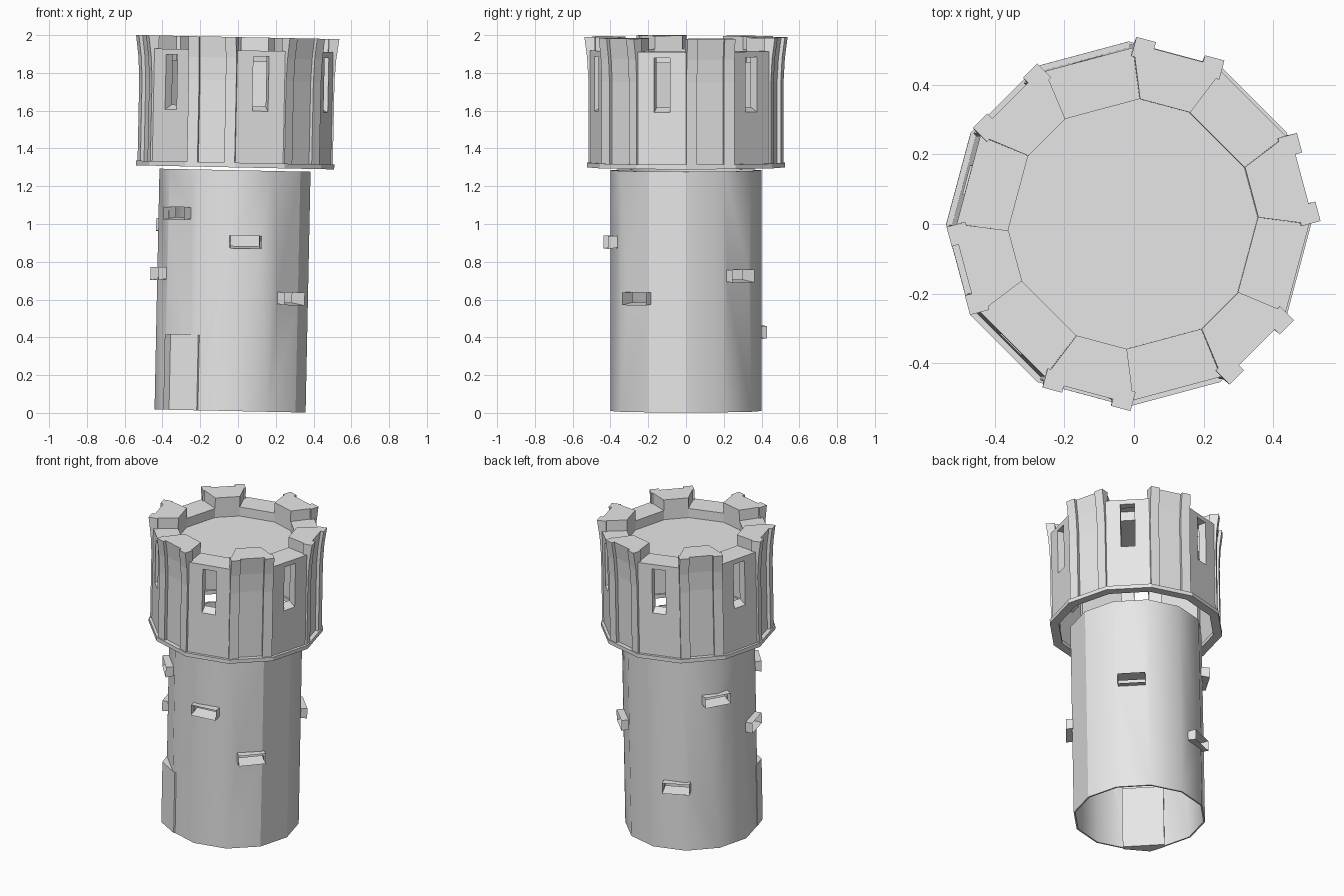
import bpy, bmesh
from math import radians, sin, cos, atan2, degrees
from mathutils import Matrix

cube = bpy.data.objects.get("Cube")
if cube:
    bpy.data.objects.remove(cube, do_unlink=True)

stone = bpy.data.materials.new("grey_stone")
stone.use_nodes = True
GREY = (0.8, 0.8, 0.8, 1)
stone.diffuse_color = GREY
stone.node_tree.nodes["Principled BSDF"].inputs["Base Color"].default_value = GREY

# The whole tower leans slightly sideways
LEAN = Matrix.Translation((-0.042, 0, 0.01)) @ Matrix.Rotation(0.0205, 4, 'Y')
SIDES = 12
BOTTOM, SILL, FLOOR, GAP_TOP, TOP = 1.29, 1.315, 1.85, 1.91, 1.98
WALL, HALF = 0.49, 0.131


def at(az, d, t, z):
    """Point at outward distance d and sideways offset t for a compass angle."""
    a = radians(az)
    return (d * cos(a) - t * sin(a), d * sin(a) + t * cos(a), z)


def face(bm, points):
    return bm.faces.new([bm.verts.new(p) for p in points])


def loft(bm, rings, caps=True):
    """Skin a stack of equal closed rings."""
    rows = [[bm.verts.new(p) for p in ring] for ring in rings]
    n = len(rows[0])
    for low, high in zip(rows, rows[1:]):
        for i in range(n):
            j = (i + 1) % n
            bm.faces.new((low[i], low[j], high[j], high[i]))
    if caps:
        bm.faces.new(rows[0][::-1])
        bm.faces.new(rows[-1])


def circle(radius, z):
    return [at(360 * i / SIDES, radius, 0, z) for i in range(SIDES)]


def finish(bm, name):
    bmesh.ops.remove_doubles(bm, verts=bm.verts, dist=0.0005)
    bmesh.ops.recalc_face_normals(bm, faces=bm.faces)
    mesh = bpy.data.meshes.new(name)
    bm.to_mesh(mesh)
    bm.free()
    mesh.materials.append(stone)
    obj = bpy.data.objects.new(name, mesh)
    bpy.context.collection.objects.link(obj)
    obj.matrix_world = LEAN
    return obj


# Hollow shaft, open at both ends
bm = bmesh.new()
outline = [circle(0.4, 0), circle(0.4, 1.275), circle(0.39, 1.275), circle(0.39, 0)]
loft(bm, outline + [outline[0]], caps=False)
shaft = finish(bm, "shaft")

# Slit windows winding round the shaft: angle and height
slits = [(-138, 1.04), (-81, 0.895), (-40, 0.6), (-165, 0.72),
         (45, 0.72), (113, 0.415), (149, 0.98)]
W, H = 0.083, 0.034


def slit_ring(az, z, d, drop, w=W):
    return [at(az, d, -w, z - drop), at(az, d, w, z - drop),
            at(az, d, w, z + H), at(az, d, -w, z + H)]


cutter_bm, frame_bm = bmesh.new(), bmesh.new()
for az, z in slits:
    loft(cutter_bm, [slit_ring(az, z, d, H - 0.004, W - 0.002) for d in (0.3, 0.46)])
    loft(frame_bm, [slit_ring(az, z, 0.34, H - 0.014), slit_ring(az, z, 0.43, H)], caps=False)
finish(frame_bm, "slit_frames")
cutter = finish(cutter_bm, "slit_cutter")
cutter.hide_render = True

cut = shaft.modifiers.new("slits", 'BOOLEAN')
cut.operation, cut.solver, cut.object = 'DIFFERENCE', 'EXACT', cutter
bpy.ops.object.select_all(action='DESELECT')
bpy.context.view_layer.objects.active = shaft
shaft.select_set(True)
bpy.ops.object.modifier_apply(modifier=cut.name)
bpy.data.objects.remove(cutter, do_unlink=True)
bpy.ops.object.shade_smooth_by_angle(angle=radians(35))

# One flat facet on the shaft
for edge in shaft.data.edges:
    a, b = (shaft.data.vertices[i].co for i in edge.vertices)
    turn = degrees(atan2(a.y, a.x))
    if abs(a.z - b.z) > 0.1 and min(abs(turn), abs(turn + 30)) < 1:
        edge.use_edge_sharp = True

# Door porch with a blunt prow
bm = bmesh.new()
plan = [(0.35, -0.12), (0.38, -0.12), (0.427, -0.03), (0.38, 0.13), (0.35, 0.13)]
loft(bm, [[at(-135, d, t, z) for d, t in plan] for z in (0, 0.4)])
finish(bm, "door_porch")

# Hoop under the crown
bm = bmesh.new()
hoop = [circle(0.525, BOTTOM), circle(0.525, SILL), circle(0.47, SILL), circle(0.47, BOTTOM)]
loft(bm, hoop + [hoop[0]], caps=False)
finish(bm, "crown_hoop")

# Roof floor, with corners shared by merlons and gaps
bm = bmesh.new()
corners = [at(15 + 60 * k + s, 0.36, 0, FLOOR) for k in range(6) for s in (-12, 12)]
face(bm, corners)
finish(bm, "roof_floor")


def battlement(bm, az, spread, top):
    """Block on the rim from the floor edge out to the wall."""
    a = radians(spread)
    d, t = 0.36 * cos(a), 0.36 * sin(a)
    plan = [(d, -t), (WALL, -HALF), (WALL, HALF), (d, t)]
    rows = [[at(az, x, y, z) for x, y in plan] for z in (FLOOR, top)]
    face(bm, rows[1])
    for i in (0, 2, 3):
        j = (i + 1) % 4
        face(bm, (rows[0][i], rows[0][j], rows[1][j], rows[1][i]))


# Gap walls with recessed windows and sloping sills
wall_bm, rim_bm = bmesh.new(), bmesh.new()
ts = [-HALF, -0.043, 0.043, HALF]
zs = [SILL, 1.59, 1.88, GAP_TOP]
for az in range(45, 405, 60):
    for i in range(3):
        for j in range(3):
            if (i, j) != (1, 1):
                face(wall_bm, [at(az, WALL, t, z) for t, z in (
                    (ts[i], zs[j]), (ts[i + 1], zs[j]),
                    (ts[i + 1], zs[j + 1]), (ts[i], zs[j + 1]))])
    loft(wall_bm, [[at(az, d, t, z) for t, z in (
        (ts[1], low), (ts[2], low), (ts[2], zs[2]), (ts[1], zs[2]))]
        for d, low in ((WALL, zs[1]), (0.44, 1.615))], caps=False)
    battlement(rim_bm, az, 18, GAP_TOP)
finish(wall_bm, "window_walls")

# Merlons: panel and two ribs, flaring out at the top
flare = [(SILL, 0.50), (1.75, 0.50), (1.87, 0.507), (TOP, 0.522)]
panel_bm, rib_bm = bmesh.new(), bmesh.new()


def strip(bm, az, t0, t1, inset):
    loft(bm, [[at(az, d, t, z) for d, t in (
        (0.465, t0), (out - inset, t0), (out - inset, t1), (0.465, t1))]
        for z, out in flare])


for az in range(15, 375, 60):
    strip(panel_bm, az, -0.125, 0.125, 0.02)
    strip(rib_bm, az, -0.131, -0.073, 0)
    strip(rib_bm, az, 0.073, 0.131, 0)
    battlement(rim_bm, az, 12, TOP)
finish(panel_bm, "merlon_panels")
finish(rib_bm, "merlon_ribs")
finish(rim_bm, "battlements")
